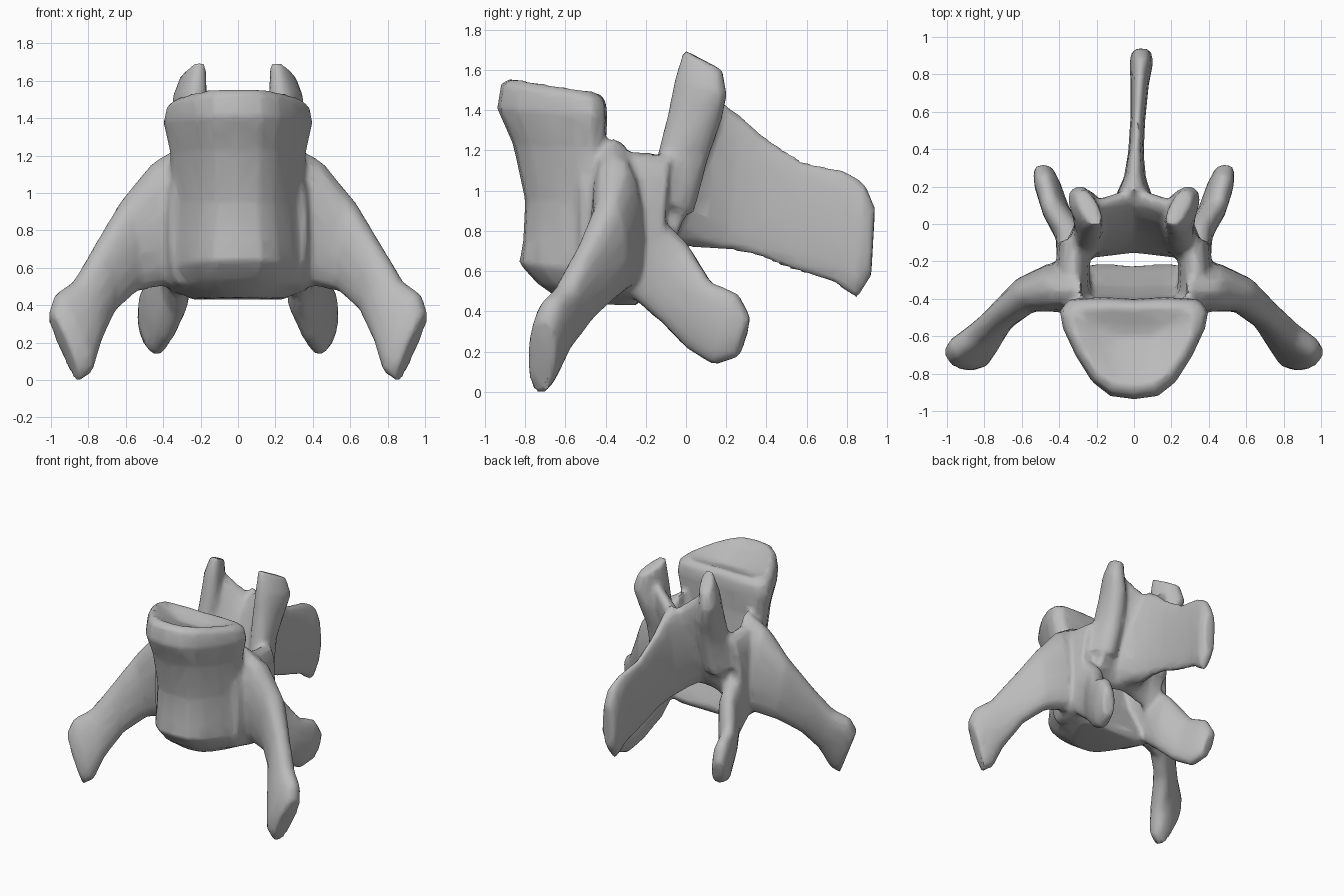
import bpy, bmesh, math
from mathutils import Vector

cube = bpy.data.objects.get("Cube")
if cube:
    bpy.data.objects.remove(cube, do_unlink=True)

bm = bmesh.new()


def loft(rings):
    """Skin closed rings of points and cap both ends."""
    rows = [[bm.verts.new(p) for p in ring] for ring in rings]
    n = len(rows[0])
    for a, b in zip(rows, rows[1:]):
        for i in range(n):
            j = (i + 1) % n
            bm.faces.new((a[i], a[j], b[j], b[i]))
    bm.faces.new(rows[0][::-1])
    bm.faces.new(rows[-1])


def blade(stations, side=1, sides=14):
    """Flattened limb: each station is one edge point, the opposite edge point, half thickness."""
    st = [(Vector((a[0] * side, a[1], a[2])), Vector((b[0] * side, b[1], b[2])), t)
          for a, b, t in stations]
    mids = [(a + b) / 2 for a, b, t in st]
    rings = []
    for k, (a, b, t) in enumerate(st):
        tangent = mids[min(k + 1, len(st) - 1)] - mids[max(k - 1, 0)]
        across = tangent.cross(a - b).normalized()
        ring = []
        for i in range(sides):
            ang = math.tau * i / sides
            c, s = math.cos(ang), math.sin(ang)
            ring.append(mids[k] + (a - b) / 2 * c
                        + across * t * math.copysign(abs(s) ** 0.75, s))
        rings.append(ring)
    loft(rings)


# Vertebral body: rounded triangular rings, (z front, z back, half width, y front, y back)
half = [(0, 0), (.32, .03), (.56, .17), (.78, .42), (.96, .70), (1, .87), (.87, .98), (.4, 1)]
outline = half + [(0, .98)] + [(-u, v) for u, v in half[:0:-1]]
levels = [(1.49, 1.44, .10, -.72, -.60), (1.51, 1.46, .22, -.79, -.52),
          (1.56, 1.49, .33, -.87, -.44), (1.53, 1.45, .385, -.92, -.40),
          (1.41, 1.37, .40, -.94, -.39), (1.23, 1.21, .365, -.86, -.40),
          (.95, .95, .35, -.80, -.38), (.75, .75, .37, -.81, -.33),
          (.64, .58, .395, -.83, -.25), (.54, .48, .36, -.74, -.21),
          (.44, .43, .25, -.60, -.24)]
loft([[(u * w, yf + (yb - yf) * v, zf + (zb - zf) * v) for u, v in outline]
      for zf, zb, w, yf, yb in levels])

for side in (1, -1):
    # Pedicle
    blade([((.29, -.52, 1.14), (.29, -.52, .50), .08),
           ((.33, -.30, 1.20), (.33, -.30, .46), .095),
           ((.32, -.08, 1.18), (.32, -.14, .46), .09)], side)
    # Transverse process
    blade([((.28, -.36, 1.27), (.28, -.33, .48), .11),
           ((.46, -.36, 1.16), (.42, -.32, .50), .13),
           ((.61, -.40, .97), (.55, -.36, .47), .10),
           ((.74, -.50, .75), (.67, -.48, .36), .08),
           ((.88, -.60, .53), (.74, -.63, .19), .085),
           ((.98, -.67, .46), (.78, -.70, .04), .09),
           ((1.01, -.71, .36), (.85, -.73, -.01), .075)], side)
    # Lower articular process
    blade([((.33, -.20, .95), (.33, -.26, .46), .08),
           ((.36, .00, .75), (.32, -.12, .34), .08),
           ((.46, .12, .55), (.37, .01, .21), .07),
           ((.49, .26, .49), (.43, .14, .13), .07),
           ((.51, .32, .37), (.46, .26, .17), .05)], side)
    # Upper articular process
    blade([((.31, -.20, .95), (.21, .03, .88), .09),
           ((.26, -.14, 1.18), (.21, .11, 1.16), .085),
           ((.22, -.09, 1.38), (.27, .18, 1.36), .085),
           ((.20, -.05, 1.56), (.32, .20, 1.48), .075),
           ((.19, -.01, 1.70), (.29, .18, 1.60), .05)], side)

# Lamina bridging the two sides behind the canal, notched at the top
blade([((-.28, .12, 1.50), (-.32, -.16, .62), .08),
       ((-.17, .11, 1.53), (-.18, -.15, .69), .08),
       ((-.09, .14, 1.46), (-.09, -.14, .71), .08),
       ((0, .16, 1.39), (0, -.13, .72), .085),
       ((.09, .14, 1.46), (.09, -.14, .71), .08),
       ((.17, .11, 1.53), (.18, -.15, .69), .08),
       ((.28, .12, 1.50), (.32, -.16, .62), .08)])

# Spinous process, flared at the root and the tip
blade([((0, .03, 1.25), (0, -.06, .73), .16),
       ((0, .18, 1.44), (0, .10, .71), .10),
       ((.005, .27, 1.38), (.005, .21, .70), .06),
       ((.01, .40, 1.27), (.01, .35, .67), .042),
       ((.02, .57, 1.15), (.02, .54, .60), .04),
       ((.03, .78, 1.11), (.03, .73, .54), .05),
       ((.04, .89, 1.04), (.04, .85, .46), .064),
       ((.04, .94, .92), (.04, .92, .57), .05)])

bmesh.ops.recalc_face_normals(bm, faces=bm.faces)
mesh = bpy.data.meshes.new("vertebra")
bm.to_mesh(mesh)
bm.free()

bone = bpy.data.materials.new("bone grey")
bone.use_nodes = True
colour = (.5, .5, .5, 1)
bone.diffuse_color = colour
bone.node_tree.nodes["Principled BSDF"].inputs["Base Color"].default_value = colour
mesh.materials.append(bone)

vertebra = bpy.data.objects.new("vertebra", mesh)
bpy.context.collection.objects.link(vertebra)
bpy.ops.object.select_all(action="DESELECT")
vertebra.select_set(True)
bpy.context.view_layer.objects.active = vertebra

# Fuse the parts into one bone, soften the joints and thin out the faces
fuse = vertebra.modifiers.new("fuse", "REMESH")
fuse.mode = "VOXEL"
fuse.voxel_size = .018
soften = vertebra.modifiers.new("soften", "SMOOTH")
soften.factor = .5
soften.iterations = 6
thin = vertebra.modifiers.new("thin", "DECIMATE")
thin.ratio = .12
for name in ("fuse", "soften", "thin"):
    bpy.ops.object.modifier_apply(modifier=name)
bpy.ops.object.shade_smooth_by_angle(angle=math.radians(50))
